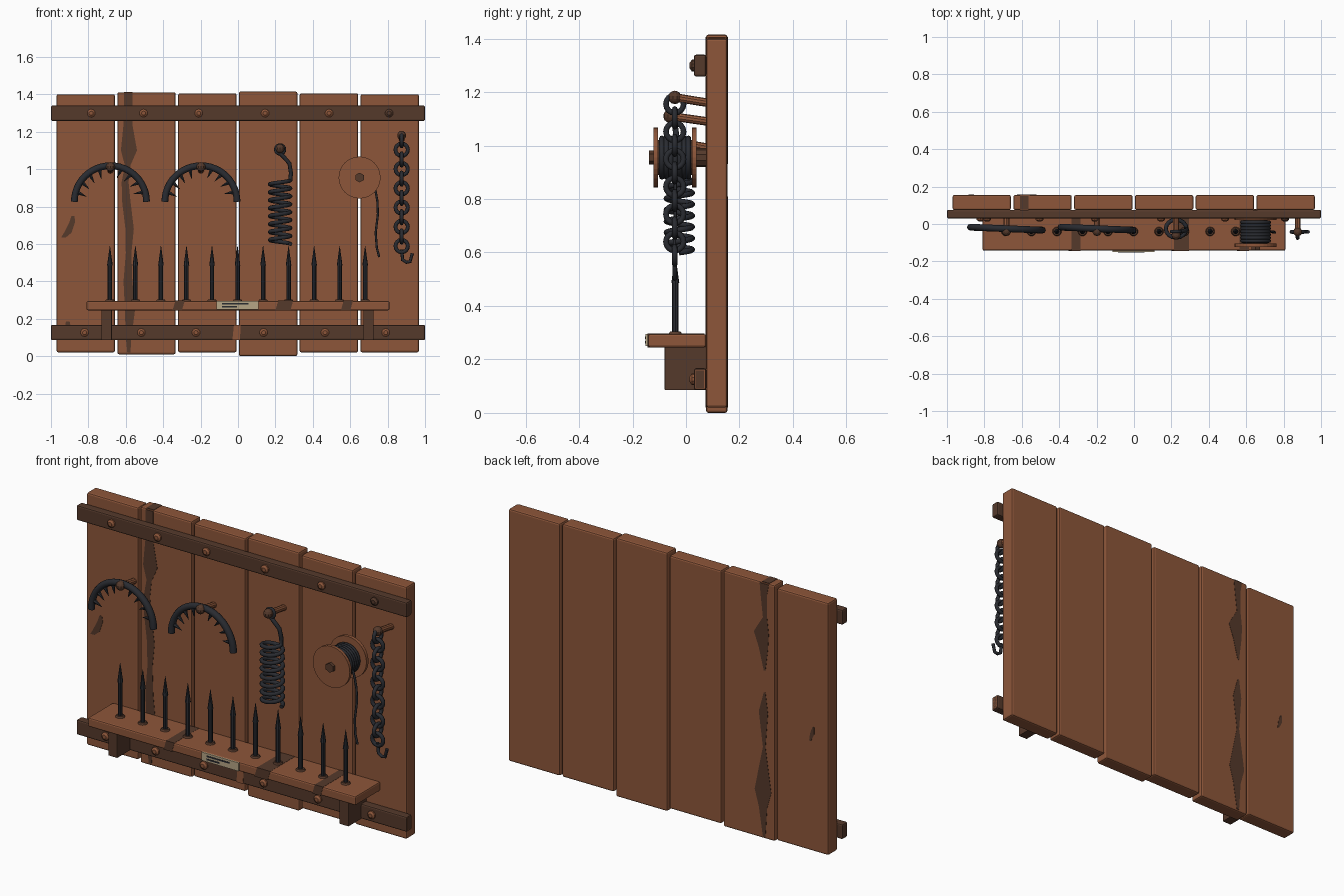
import bpy, bmesh, math
from mathutils import Vector, Matrix

cube = bpy.data.objects.get("Cube")
if cube:
    bpy.data.objects.remove(cube)


def material(name, r, g, b):
    m = bpy.data.materials.new(name)
    m.diffuse_color = (r, g, b, 1)
    m.use_nodes = True
    m.node_tree.nodes["Principled BSDF"].inputs["Base Color"].default_value = (r, g, b, 1)
    return m


WOOD = material("warm wood", .27, .094, .042)
DARK = material("dark wood", .09, .041, .024)
IRON = material("black iron", .022, .024, .03)
CREAM = material("cream paper", .47, .38, .24)


def finish(name, bm, mat, smooth=False):
    bmesh.ops.recalc_face_normals(bm, faces=bm.faces)
    me = bpy.data.meshes.new(name)
    bm.to_mesh(me)
    bm.free()
    me.materials.append(mat)
    ob = bpy.data.objects.new(name, me)
    bpy.context.collection.objects.link(ob)
    if smooth:
        for p in me.polygons:
            p.use_smooth = True
    return ob


def box(name, x, y, z, mat, bevel=0):
    """Box from three (low, high) ranges."""
    bm = bmesh.new()
    bmesh.ops.create_cube(bm, size=1)
    for v in bm.verts:
        v.co = [(r[0] + r[1]) / 2 + c * (r[1] - r[0]) for r, c in zip((x, y, z), v.co)]
    if bevel:
        bmesh.ops.bevel(bm, geom=bm.edges[:], offset=bevel, segments=2, affect='EDGES', profile=.5)
    return finish(name, bm, mat)


def prism(name, points, y, mat):
    """Outline in x and z, extruded along y."""
    bm = bmesh.new()
    face = bm.faces.new([bm.verts.new((px, y[0], pz)) for px, pz in points])
    ext = bmesh.ops.extrude_face_region(bm, geom=[face])["geom"]
    for v in ext:
        if isinstance(v, bmesh.types.BMVert):
            v.co.y = y[1]
    return finish(name, bm, mat)


def streak(name, rows, y, mat=DARK):
    """Ragged streak given as (height, left, right) rows."""
    prism(name, [(l, z) for z, l, r in rows] + [(r, z) for z, l, r in reversed(rows)], y, mat)


def rod(name, a, b, r1, r2, mat, sides=12):
    a, b = Vector(a), Vector(b)
    d = b - a
    turn = Vector((0, 0, 1)).rotation_difference(d).to_matrix().to_4x4()
    bm = bmesh.new()
    bmesh.ops.create_cone(bm, cap_ends=True, segments=sides, radius1=r1, radius2=r2,
                          depth=d.length, matrix=Matrix.Translation((a + b) / 2) @ turn)
    return finish(name, bm, mat)


def ball(name, at, r, mat):
    bm = bmesh.new()
    bmesh.ops.create_uvsphere(bm, u_segments=10, v_segments=7, radius=r,
                              matrix=Matrix.Translation(at))
    return finish(name, bm, mat)


def wire(name, points, r, closed=False, mat=IRON):
    cu = bpy.data.curves.new(name, 'CURVE')
    cu.dimensions = '3D'
    cu.bevel_depth = r
    cu.bevel_resolution = 2
    cu.use_fill_caps = True
    sp = cu.splines.new('POLY')
    sp.points.add(len(points) - 1)
    for p, co in zip(sp.points, points):
        p.co = (*co, 1)
    sp.use_cyclic_u = closed
    temp = bpy.data.objects.new(name, cu)
    me = bpy.data.meshes.new_from_object(temp)
    bpy.data.objects.remove(temp)
    me.name = name
    me.materials.clear()
    me.materials.append(mat)
    ob = bpy.data.objects.new(name, me)
    bpy.context.collection.objects.link(ob)
    return ob


def ring(name, c, r, thick, axis, mat=IRON, n=16):
    pts = []
    for i in range(n):
        t = math.tau * i / n
        u, w = r * math.cos(t), r * math.sin(t)
        pts.append((c[0] + (u if axis == 'Y' else 0), c[1] + (u if axis == 'X' else 0), c[2] + w))
    wire(name, pts, thick, True, mat)


def peg(name, x, z, tip):
    rod(name, (x, .08, z - .02), (x, tip, z), .016, .016, WOOD, 10)
    ball(name + "_knob", (x, tip, z), .025, DARK)


# Backboard planks
for i, (low, high) in enumerate([(.02, 1.4), (.01, 1.41), (.02, 1.405),
                                 (.0, 1.415), (.02, 1.405), (.02, 1.4)]):
    x = -.97 + .325 * i
    box(f"plank_{i}", (x, x + .312), (.075, .155), (low, high), WOOD, .009)

# Burnt streaks on the planks
streak("front_streak", [(1.405, -.61, -.565), (1.24, -.612, -.565), (1.1, -.626, -.54),
       (1.02, -.605, -.575), (.93, -.622, -.585), (.83, -.62, -.575), (.68, -.602, -.557),
       (.55, -.6, -.57), (.4, -.612, -.565), (.25, -.605, -.55), (.1, -.6, -.57),
       (.02, -.592, -.575)], (.0735, .08))
streak("back_streak_upper", [(1.405, -.61, -.555), (1.35, -.6, -.56), (1.22, -.6, -.575),
       (1.13, -.61, -.52), (1.05, -.605, -.55), (.93, -.59, -.58)], (.15, .1565))
streak("back_streak_lower", [(.81, -.59, -.58), (.7, -.605, -.55), (.51, -.59, -.575),
       (.27, -.625, -.525), (.18, -.6, -.55), (.02, -.59, -.575)], (.15, .1565))
box("top_streak", (-.61, -.565), (.08, .15), (1.4, 1.4115), DARK)
blot = [(.75, -.89, -.875), (.72, -.9, -.87), (.66, -.93, -.89), (.635, -.945, -.92)]
streak("front_blot", blot, (.0735, .08))
streak("back_blot", [(.7, -.885, -.875), (.66, -.885, -.86), (.62, -.865, -.855)], (.15, .1565))
streak("low_blot", [(.185, -.92, -.9), (.16, -.925, -.895)], (.0735, .08))

# Cross rails with bolts
for name, low, bolts in (("upper", 1.258, (-.785, -.505, -.21, .145, .487, .808)),
                         ("lower", .085, (-.82, -.517, -.225, .137, .465, .79))):
    box(name + "_rail", (-1, 1), (.03, .076), (low, low + .082), DARK, .008)
    for x in bolts:
        z = low + .041
        mat = DARK if x > .8 else WOOD
        rod(name + "_bolt", (x, .032, z), (x, .022, z), .022, .022, mat, 10)
        rod(name + "_bolt_head", (x, .022, z), (x, .014, z), .022, .011, mat, 10)
prism("rail_patch", [(-.03, .086), (.01, .086), (.015, .166), (-.022, .166)], (.0285, .035), WOOD)
box("rail_end_patch", (.992, 1), (.036, .071), (.091, .161), WOOD)

# Shelf, brackets and scorch bands
box("shelf", (-.81, .81), (-.142, .076), (.245, .295), WOOD, .008)
for left in (-.73, .67):
    box("shelf_bracket", (left, left + .055), (-.08, .076), (.085, .247), DARK, .003)
for x, w in ((-.35, .05), (.2, .08), (.55, .05)):
    prism("shelf_band", [(x, .244), (x + w, .244), (x + w + .015, .2962), (x + .015, .2962)],
          (-.1432, .07), DARK)

# Paper label with ruled marks
box("label", (-.115, .11), (-.151, -.143), (.25, .296), CREAM)
for z, end in ((.281, .055), (.264, -.005)):
    box("label_mark", (-.085, end), (-.153, -.15), (z - .004, z + .004), IRON)

# Row of upright spikes
for i in range(11):
    x = -.685 + .1365 * i
    rod("spike_foot", (x, -.04, .293), (x, -.04, .304), .026, .02, DARK)
    rod("spike_shaft", (x, -.04, .3), (x, -.04, .49), .012, .012, IRON, 8)
    rod("spike_tip", (x, -.04, .485), (x, -.04, .588), .015, .001, IRON, 8)

# Toothed jaws hung on pegs
for cx in (-.682, -.198):
    def on_arc(t, r):
        return (cx + r * math.cos(t), -.025 - .04 * r * math.cos(t), .825 + r * math.sin(t))
    wire("jaw", [on_arc(math.pi * i / 24, .193) for i in range(25)], .018)
    for k in range(9):
        t = math.radians(16 + 18.5 * k)
        if k != 4:
            rod("jaw_tooth", on_arc(t, .185), on_arc(t + .06, .132), .013, .001, IRON, 6)
    peg("jaw_peg", cx, 1.012, -.04)

# Coil spring
peg("spring_peg", .225, 1.11, -.06)
turns, steps = 8, 16
coil = []
for i in range(turns * steps + 1):
    t = math.tau * i / steps
    coil.append((.225 + .055 * math.cos(t), -.025 + .048 * math.sin(t), .6 + .34 * i / (turns * steps)))
wire("spring", coil + [(.283, -.03, .98), (.275, -.035, 1.03), (.245, -.04, 1.065), (.225, -.04, 1.085)], .011)
ring("spring_eye", (.225, -.04, 1.105), .024, .009, 'Y')

# Wire spool on an axle
def disc(name, y0, y1, r, mat, sides=32):
    rod(name, (.65, y0, .955), (.65, y1, .955), r, r, mat, sides)

disc("spool_front", -.122, -.105, .112, WOOD)
disc("spool_back", .022, .04, .112, WOOD)
disc("spool_core", -.106, .023, .065, DARK, 20)
disc("spool_axle", -.138, .08, .026, DARK, 6)
disc("spool_mount", .04, .08, .036, DARK, 10)
for i in range(7):
    ring("spool_winding", (.65, -.09 + .0165 * i, .955), .072, .0105, 'Y', n=24)
wire("loose_wire", [(.72, -.04, .935), (.735, -.04, .885), (.745, -.04, .83), (.748, -.04, .76),
                    (.736, -.042, .66), (.742, -.045, .58), (.755, -.045, .53)], .006)

# Hanging chain and its end hook
peg("chain_peg", .875, 1.18, -.042)
for i in range(12):
    ring("chain_link", (.875, -.042, 1.155 - .0515 * i), .033, .0105, 'Y' if i % 2 else 'X')
wire("chain_hook", [(.875, -.042, .57), (.88, -.042, .515), (.9, -.042, .502),
                    (.92, -.042, .505), (.932, -.042, .55)], .009)
